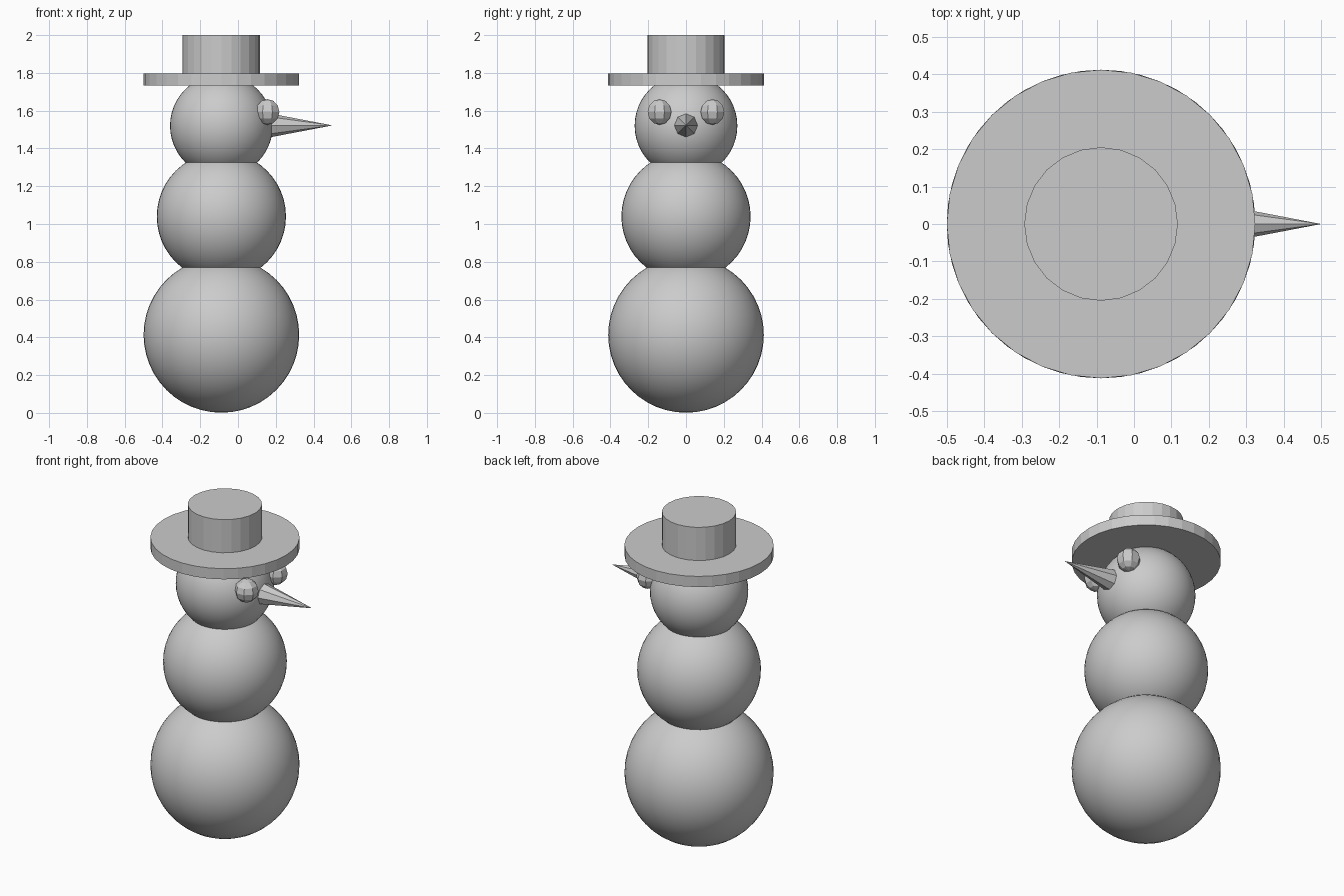
import bpy
import math

if "Cube" in bpy.data.objects:
    bpy.data.objects.remove(bpy.data.objects["Cube"], do_unlink=True)

AXIS_X = -0.088  # vertical axis of the body

grey = bpy.data.materials.new("plain_grey")
grey.use_nodes = True
grey.diffuse_color = (0.6, 0.6, 0.6, 1)
grey.node_tree.nodes["Principled BSDF"].inputs["Base Color"].default_value = (0.6, 0.6, 0.6, 1)


def finish(name, smooth=False):
    obj = bpy.context.object
    obj.name = name
    obj.data.materials.append(grey)
    if smooth:
        bpy.ops.object.shade_smooth_by_angle(angle=math.radians(30))
    return obj


def snowball(name, radius, z):
    bpy.ops.mesh.primitive_uv_sphere_add(segments=48, ring_count=24, radius=radius,
                                         location=(AXIS_X, 0, z))
    finish(name, smooth=True)


def disc(name, radius, bottom, top, sides):
    bpy.ops.mesh.primitive_cylinder_add(vertices=sides, radius=radius, depth=top - bottom,
                                        location=(AXIS_X, 0, (top + bottom) / 2))
    finish(name)


# Body of three stacked balls
snowball("lower_body", 0.412, 0.413)
snowball("upper_body", 0.342, 1.04)
snowball("head", 0.272, 1.52)

# Hat
disc("hat_brim", 0.412, 1.733, 1.798, 32)
disc("hat_crown", 0.205, 1.79, 2.0, 24)

# Faceted eyes, a flat column of faces turned towards +x
for side, y in (("left", 0.14), ("right", -0.14)):
    bpy.ops.mesh.primitive_uv_sphere_add(segments=8, ring_count=6, radius=0.068,
                                         location=(0.156, y, 1.593),
                                         rotation=(0, 0, math.pi / 8))
    finish(side + "_eye")

# Pointed nose
base, tip = 0.14, 0.5
bpy.ops.mesh.primitive_cone_add(vertices=8, radius1=(tip - base) * 0.191, radius2=0,
                                depth=tip - base, location=((base + tip) / 2, 0, 1.522),
                                rotation=(0, math.pi / 2, 0))
finish("nose")
